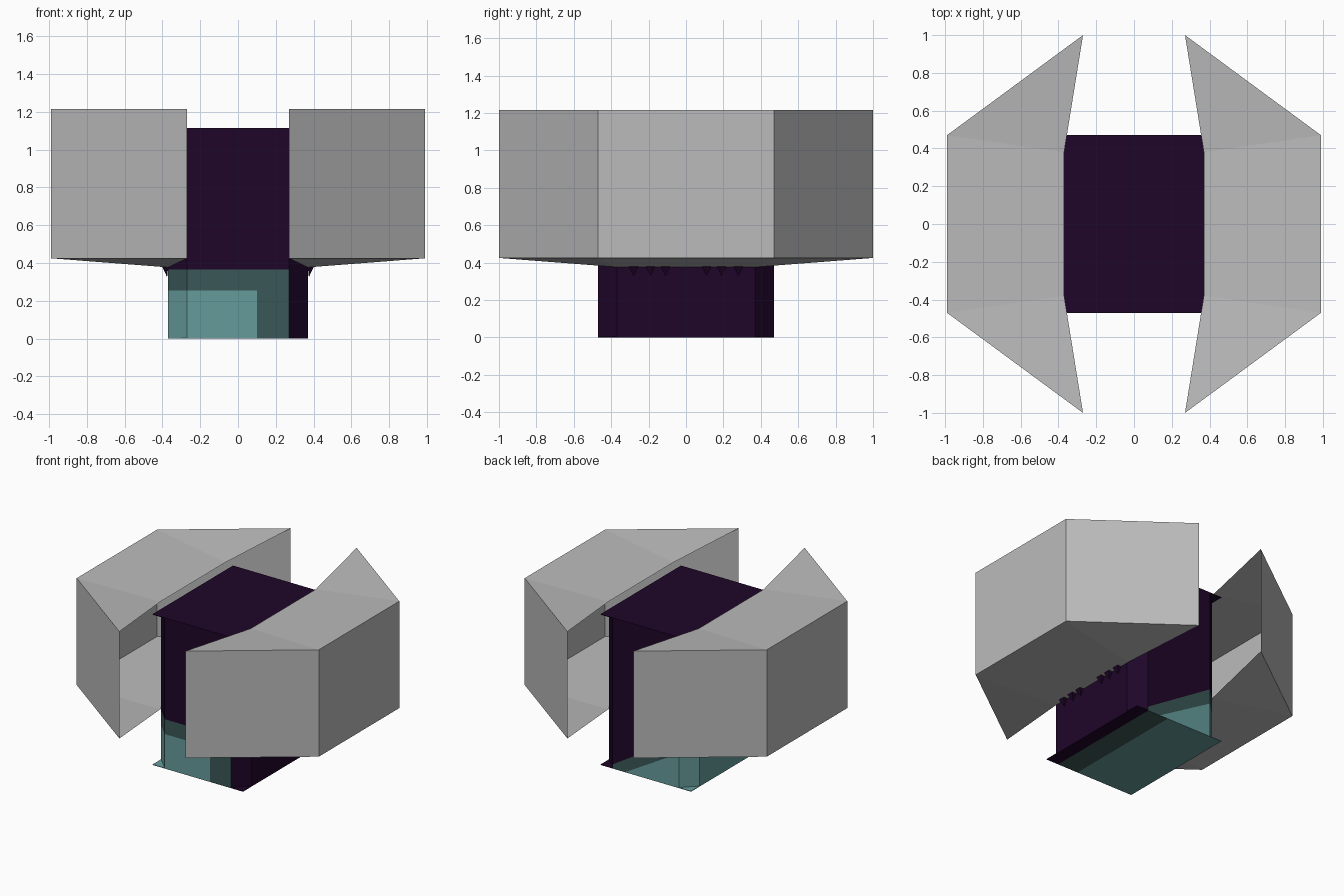
import bpy, bmesh
from mathutils import Vector

if "Cube" in bpy.data.objects:
    bpy.data.objects.remove(bpy.data.objects["Cube"])


def material(name, rgb):
    m = bpy.data.materials.new(name)
    m.diffuse_color = (*rgb, 1)
    m.use_nodes = True
    m.node_tree.nodes["Principled BSDF"].inputs["Base Color"].default_value = m.diffuse_color
    return m


def lin(r, g, b):
    return tuple((c / 255) ** 2.2 for c in (r, g, b))


GREY = material("light_grey", lin(186, 186, 186))
PURPLE = material("dark_purple", lin(36, 14, 45))
DEEP = material("deep_teal", lin(60, 88, 87))
TEAL = material("teal", lin(102, 154, 154))


def finish(bm, name, mats):
    bmesh.ops.recalc_face_normals(bm, faces=bm.faces)
    me = bpy.data.meshes.new(name)
    bm.to_mesh(me)
    bm.free()
    for m in mats:
        me.materials.append(m)
    ob = bpy.data.objects.new(name, me)
    bpy.context.collection.objects.link(ob)
    return ob


def prism(outline, z0, z1):
    bm = bmesh.new()
    base = bm.faces.new([bm.verts.new((x, y, z0)) for x, y in outline])
    top = bmesh.ops.extrude_face_region(bm, geom=[base])["geom"]
    verts = [v for v in top if isinstance(v, bmesh.types.BMVert)]
    bmesh.ops.translate(bm, verts=verts, vec=(0, 0, z1 - z0))
    if not any(f.calc_center_median().z <= z0 + 1e-6 for f in bm.faces):
        bm.faces.new([v for v in bm.verts if v.co.z <= z0 + 1e-6])
    bmesh.ops.recalc_face_normals(bm, faces=bm.faces)
    return bm


def cut(bm, co, no, keep=lambda f: True):
    faces = [f for f in bm.faces if keep(f)]
    geom = set(faces)
    for f in faces:
        geom.update(f.edges)
        geom.update(f.verts)
    bmesh.ops.bisect_plane(bm, geom=list(geom), plane_co=co, plane_no=no)


X, Y, C = 0.37, 0.47, 0.10      # half sizes of the core and its corner chamfer
TOP = 1.115

# Core: chamfered block with two-tone painted lower corner
octagon = [(X, -Y + C), (X, Y - C), (X - C, Y), (C - X, Y),
           (-X, Y - C), (-X, C - Y), (C - X, -Y), (X - C, -Y)]
bm = prism(octagon, 0.002, TOP - 0.002)


def on_back(f):
    return f.normal.y > 0.9


def not_back(f):
    return not on_back(f)


# sloping paint edges on the back: (x, z) start and end
slopes = [((0.17, 0.0), (-0.27, 0.255)), ((0.32, 0.0), (-0.27, 0.365))]
for (xa, za), (xb, zb) in slopes:
    cut(bm, (xa, 0, za), (zb - za, 0, xa - xb), on_back)
for z in (0.255, 0.365):
    cut(bm, (0, 0, z), (0, 0, 1), not_back)
cut(bm, (0.1, 0, 0), (1, 0, 0), lambda f: f.normal.y < -0.9)


def below(c, slope):
    (xa, za), (xb, zb) = slope
    return c.z < za + (c.x - xa) * (zb - za) / (xb - xa)


for f in bm.faces:
    c, n = f.calc_center_median(), f.normal
    if on_back(f):
        f.material_index = 2 if below(c, slopes[0]) else 1 if below(c, slopes[1]) else 0
    elif n.x < 0.1 and abs(n.z) < 0.5:
        if c.z < 0.255 and c.x < 0.1:
            f.material_index = 2
        elif c.z < 0.365:
            f.material_index = 1
finish(bm, "core", [PURPLE, DEEP, TEAL])

# Square plates closing the core above and below
square = [(X, -Y), (X, Y), (-X, Y), (-X, -Y)]
finish(prism(square, TOP - 0.004, TOP), "top_plate", [PURPLE])
bm = prism(square, 0.0, 0.004)
for x in (0.1, 0.27):
    cut(bm, (x, 0, 0), (1, 0, 0))
for f in bm.faces:
    x = f.calc_center_median().x
    f.material_index = 2 if x < 0.1 else 1 if x < 0.27 else 0
finish(bm, "bottom_plate", [PURPLE, DEEP, TEAL])

# Wings: hollow shells, open towards the core
outer = [(0.27, -1.0), (0.99, -0.47), (0.99, 0.47), (0.27, 1.0)]
inner = [(X, -0.38), (X, 0.38)]
for side, name in ((1, "right_wing"), (-1, "left_wing")):
    bm = bmesh.new()

    def ring(points, z):
        return [bm.verts.new((side * x, y, z)) for x, y in points]

    lo, hi = ring(outer, 0.425), ring(outer, 1.215)
    lo_in, hi_in = ring(inner, 0.377), ring(inner, 1.172)
    for i in range(3):
        bm.faces.new((lo[i], lo[i + 1], hi[i + 1], hi[i]))
    for o, n in ((lo, lo_in), (hi, hi_in)):
        bm.faces.new((o[0], o[1], n[0]))
        bm.faces.new((o[1], o[2], n[1], n[0]))
        bm.faces.new((o[2], o[3], n[1]))
    finish(bm, name, [GREY])

# Small downward spikes under the inner edge of each wing
bm = bmesh.new()
for side in (-1, 1):
    for y in (-0.28, -0.19, -0.11, 0.11, 0.19, 0.28):
        base = [bm.verts.new((side * (X + dx), y + dy, 0.378))
                for dx, dy in ((0, -0.025), (0.03, -0.025), (0.03, 0.025), (0, 0.025))]
        tip = bm.verts.new((side * (X + 0.005), y, 0.325))
        bm.faces.new(base)
        for i in range(4):
            bm.faces.new((base[i], base[(i + 1) % 4], tip))
finish(bm, "wing_spikes", [PURPLE])
